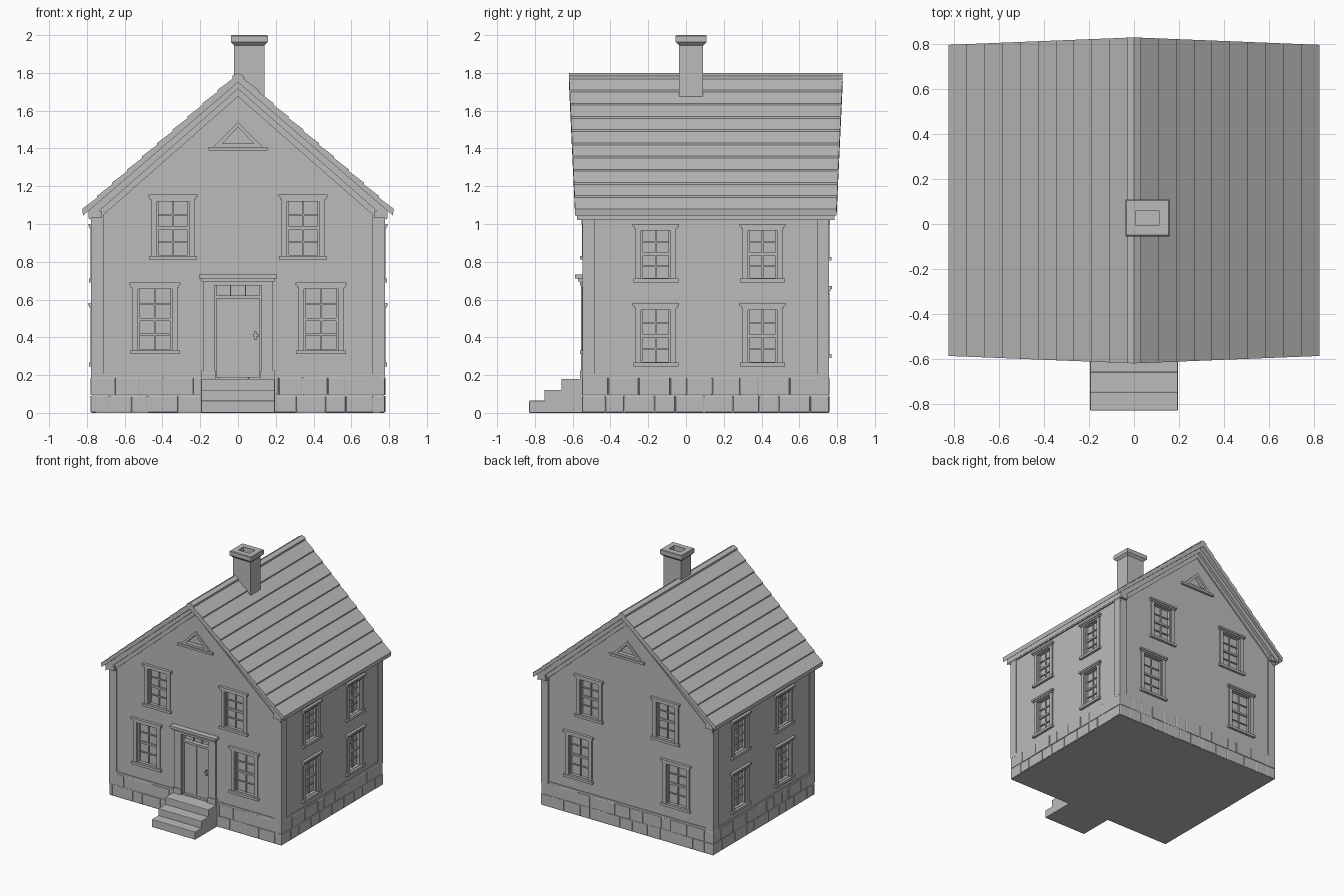
import bpy, bmesh, random
from mathutils import Vector

random.seed(4)
if "Cube" in bpy.data.objects:
    bpy.data.objects.remove(bpy.data.objects["Cube"])

GREY = (0.5, 0.5, 0.5, 1)
plaster = bpy.data.materials.new("plain_grey")
plaster.use_nodes = True
plaster.diffuse_color = GREY
plaster.node_tree.nodes["Principled BSDF"].inputs["Base Color"].default_value = GREY

# Main dimensions
WX, FRONT, BACK = 0.77, -0.54, 0.75
EAVE_X, EAVE_Z, RIDGE_Z = 0.825, 1.075, 1.8
SLOPE = (RIDGE_Z - EAVE_Z) / EAVE_X


def finish(name, bm, bevel=0):
    bmesh.ops.recalc_face_normals(bm, faces=bm.faces)
    mesh = bpy.data.meshes.new(name)
    bm.to_mesh(mesh)
    bm.free()
    mesh.materials.append(plaster)
    ob = bpy.data.objects.new(name, mesh)
    bpy.context.collection.objects.link(ob)
    if bevel:
        mod = ob.modifiers.new("soft_edges", 'BEVEL')
        mod.width, mod.segments = bevel, 2
    return ob


def box(bm, a, b):
    a, b = Vector(a), Vector(b)
    verts = bmesh.ops.create_cube(bm, size=1)["verts"]
    for v in verts:
        v.co = (a + b) / 2 + Vector(c * abs(s) for c, s in zip(v.co, b - a))


def prism(bm, profile, y0, y1):
    """Extrude an (x, z) profile along y."""
    face = bm.faces.new([bm.verts.new((x, y0, z)) for x, z in profile])
    ext = bmesh.ops.extrude_face_region(bm, geom=[face])["geom"]
    bmesh.ops.translate(bm, vec=(0, y1 - y0, 0),
                        verts=[g for g in ext if isinstance(g, bmesh.types.BMVert)])


# Maps along-wall position and outward depth to plan coordinates
WALLS = {
    "front": lambda u, d: (u, FRONT - d),
    "back": lambda u, d: (u, BACK + d),
    "right": lambda u, d: (-WX - d, u),
    "left": lambda u, d: (WX + d, u),
}


def wall_box(bm, wall, u0, u1, z0, z1, d0, d1):
    f = WALLS[wall]
    box(bm, (*f(u0, d0), z0), (*f(u1, d1), z1))


def slope_band(bm, top, bottom, half, y0, y1):
    """Chevron board following the roof pitch, offset below the roof line."""
    end = RIDGE_Z - SLOPE * half
    prism(bm, [(-half, end - top), (0, RIDGE_Z - top), (half, end - top),
               (half, end - bottom), (0, RIDGE_Z - bottom), (-half, end - bottom)], y0, y1)


# Walls
bm = bmesh.new()
prism(bm, [(-WX, 0.1), (WX, 0.1), (WX, 1.06), (0, 1.735), (-WX, 1.06)], FRONT, BACK)
walls = finish("walls", bm)
cut = bmesh.new()


# Windows
def window(wall, u, z0, z1, half):
    bm = bmesh.new()
    c = half + 0.03
    wall_box(cut, wall, u - half, u + half, z0, z1, -0.025, 0.05)
    for s in (-1, 1):
        wall_box(bm, wall, u + s * half, u + s * c, z0 - 0.01, z1 + 0.02, -0.02, 0.010)
        wall_box(bm, wall, u + s * (half - 0.01), u + s * half, z0, z1, -0.025, -0.005)
    wall_box(bm, wall, u - c, u + c, z1, z1 + 0.025, -0.02, 0.010)
    wall_box(bm, wall, u - c - 0.015, u + c + 0.015, z1 + 0.022, z1 + 0.036, -0.01, 0.022)
    wall_box(bm, wall, u - c - 0.008, u + c + 0.008, z1 + 0.010, z1 + 0.023, -0.01, 0.016)
    wall_box(bm, wall, u - c - 0.012, u + c + 0.012, z0 - 0.024, z0 - 0.004, -0.02, 0.020)
    wall_box(bm, wall, u - 0.004, u + 0.004, z0, z1, -0.03, -0.016)
    for i in (1, 2, 3):
        z, t = z0 + (z1 - z0) * i / 4, 0.008 if i == 2 else 0.004
        wall_box(bm, wall, u - half, u + half, z - t, z + t, -0.03, -0.011 if i == 2 else -0.016)
    finish(wall + "_window", bm)


for s in (-1, 1):
    window("front", s * 0.345, 0.835, 1.12, 0.085)
    window("front", s * 0.44, 0.335, 0.655, 0.09)
    window("back", s * 0.345, 0.83, 1.115, 0.085)
    window("back", s * 0.44, 0.315, 0.635, 0.09)
for wall in ("left", "right"):
    for u in (-0.16, 0.405):
        window(wall, u, 0.715, 0.965, 0.077)
        window(wall, u, 0.27, 0.545, 0.077)

# Gable triangle vents
for wall, y, out in (("front", FRONT, -1), ("back", BACK, 1)):
    bm = bmesh.new()
    outer = [(-0.135, 1.405), (0.135, 1.405), (0, 1.54)]
    inner = [(-0.085, 1.425), (0.085, 1.425), (0, 1.512)]
    prism(cut, inner, y - out * 0.02, y + out * 0.05)
    for i in range(3):
        j = (i + 1) % 3
        prism(bm, [outer[i], outer[j], inner[j], inner[i]], y - out * 0.015, y + out * 0.012)
    wall_box(bm, wall, -0.157, 0.157, 1.39, 1.408, -0.01, 0.02)
    finish(wall + "_gable_vent", bm)

# Door recess, then cut all openings out of the walls
wall_box(cut, "front", -0.12, 0.12, 0.19, 0.69, -0.03, 0.05)
cutter = finish("opening_cutter", cut)
cutter.hide_render = True
mod = walls.modifiers.new("openings", 'BOOLEAN')
mod.operation, mod.solver, mod.object = 'DIFFERENCE', 'EXACT', cutter
bpy.context.view_layer.objects.active = walls
bpy.ops.object.modifier_apply(modifier="openings")
bpy.data.objects.remove(cutter)

# Door surround
bm = bmesh.new()
for s in (-1, 1):
    wall_box(bm, "front", s * 0.125, s * 0.185, 0.18, 0.69, -0.02, 0.016)
    wall_box(bm, "front", s * 0.115, s * 0.13, 0.18, 0.69, -0.03, 0.008)
    wall_box(bm, "front", s * 0.12, s * 0.192, 0.18, 0.225, -0.02, 0.022)
for half, z0, z1, d in ((0.185, 0.675, 0.70, 0.02), (0.192, 0.695, 0.715, 0.032), (0.207, 0.712, 0.732, 0.047)):
    wall_box(bm, "front", -half, half, z0, z1, -0.02, d)
wall_box(bm, "front", -0.12, 0.12, 0.605, 0.622, -0.03, 0.006)
finish("door_surround", bm)

# Door with raised boards and handle
bm = bmesh.new()
wall_box(bm, "front", -0.115, 0.115, 0.18, 0.607, -0.04, -0.014)
for u in (-0.056, 0.056):
    wall_box(bm, "front", u - 0.053, u + 0.053, 0.2, 0.6, -0.02, -0.010)
wall_box(bm, "front", 0.085, 0.097, 0.385, 0.43, -0.02, 0.004)
wall_box(bm, "front", 0.08, 0.112, 0.405, 0.417, -0.02, 0.010)
for u in (-0.04, 0.04):
    wall_box(bm, "front", u - 0.003, u + 0.003, 0.62, 0.68, -0.035, -0.02)
finish("front_door", bm)

# Corner boards, skirt board and eave trim
bm = bmesh.new()
for sx in (-1, 1):
    for wall, ends in (("front", (sx * 0.712, sx * 0.777)), ("back", (sx * 0.712, sx * 0.777))):
        wall_box(bm, wall, *ends, 0.18, 1.05, -0.02, 0.008)
    wall = "left" if sx > 0 else "right"
    wall_box(bm, wall, FRONT - 0.008, FRONT + 0.055, 0.18, 1.05, -0.02, 0.008)
    wall_box(bm, wall, BACK - 0.055, BACK + 0.008, 0.18, 1.05, -0.02, 0.008)
    wall_box(bm, wall, FRONT, BACK, 0.185, 0.205, -0.02, 0.006)
    wall_box(bm, wall, FRONT - 0.03, BACK + 0.03, 1.032, 1.07, -0.05, 0.022)
for wall in ("front", "back"):
    for s in (-1, 1):
        wall_box(bm, wall, s * 0.19, s * 0.76, 0.185, 0.205, -0.02, 0.006)
wall_box(bm, "back", -0.2, 0.2, 0.185, 0.205, -0.02, 0.006)
finish("corner_and_eave_trim", bm)

# Rake boards under the gable edges
bm = bmesh.new()
slope_band(bm, 0.03, 0.085, 0.79, FRONT - 0.036, BACK + 0.036)
slope_band(bm, 0.08, 0.125, 0.77, FRONT - 0.012, BACK + 0.012)
finish("rake_boards", bm)

# Roof with stepped shingle courses, slightly longer at the ridge
bm = bmesh.new()
COURSES = 10
side = []
for i in range(COURSES):
    for k, lift in ((i, -0.005), (i + 1, 0.005)):
        x = 0.03 + (EAVE_X - 0.03) * k / COURSES
        side.append((x, RIDGE_Z - SLOPE * x + lift))
side.append((EAVE_X - 0.005, EAVE_Z - 0.03))
top = [(-x, z) for x, z in reversed(side)] + [(-0.03, RIDGE_Z - 0.016), (0, RIDGE_Z),
                                             (0.03, RIDGE_Z - 0.016)] + side
prism(bm, top + [(0, RIDGE_Z - 0.05)], -0.587, 0.797)
for v in bm.verts:
    v.co.y += (1 if v.co.y > 0 else -1) * 0.033 * (1 - abs(v.co.x) / EAVE_X)
finish("roof", bm)

# Foundation with low-relief stones
bm = bmesh.new()
box(bm, (-0.773, FRONT - 0.005, 0), (0.773, BACK + 0.005, 0.19))
finish("foundation", bm)
bm = bmesh.new()
for wall in WALLS:
    lo, hi = (-0.78, 0.78) if wall in ("front", "back") else (FRONT - 0.01, BACK + 0.01)
    for z0, z1 in ((0.003, 0.09), (0.094, 0.188)):
        u = lo
        while u < hi - 0.01:
            w = random.uniform(0.08, 0.17)
            end = hi if hi - u - w < 0.06 else u + w
            wall_box(bm, wall, u, end - 0.003, z0, z1, -0.02, random.uniform(0.007, 0.011))
            u = end
finish("foundation_stones", bm, 0.005)

# Front steps
bm = bmesh.new()
for y, z in ((-0.83, 0.065), (-0.75, 0.122), (-0.66, 0.18)):
    box(bm, (-0.195, y, 0), (0.195, -0.53, z))
finish("front_steps", bm, 0.004)

# Hollow chimney built from stacked rectangular rings
bm = bmesh.new()
rings = []
for hx, hy, z in ((0.08, 0.064, 1.6), (0.08, 0.064, 1.945), (0.098, 0.082, 1.963),
                  (0.098, 0.082, 1.995), (0.093, 0.077, 2.0), (0.052, 0.034, 2.0), (0.052, 0.034, 1.9)):
    rings.append([bm.verts.new((0.06 + sx * hx, 0.027 + sy * hy, z))
                  for sx, sy in ((-1, -1), (1, -1), (1, 1), (-1, 1))])
for a, b in zip(rings, rings[1:]):
    for i in range(4):
        j = (i + 1) % 4
        bm.faces.new((a[i], a[j], b[j], b[i]))
bm.faces.new(rings[0])
bm.faces.new(rings[-1])
finish("chimney", bm)
